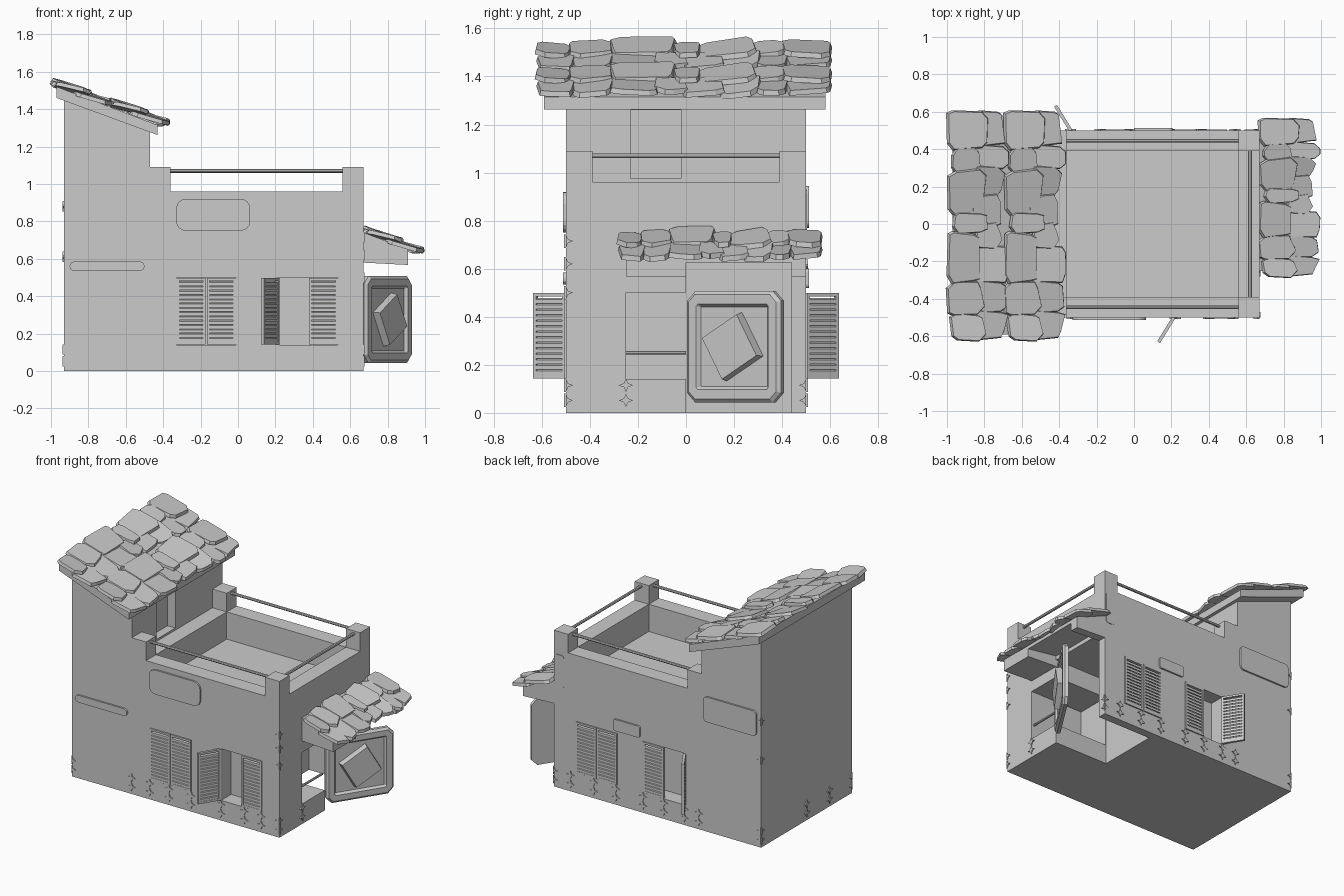
import bpy, bmesh, math, random
from mathutils import Vector

if "Cube" in bpy.data.objects:
    bpy.data.objects.remove(bpy.data.objects["Cube"])

# ---------- helpers ----------
XZ = lambda u, v, d: (u, d, v)
FRONT = lambda u, v, d: (u, -0.5 - d, v)
BACK = lambda u, v, d: (u, 0.5 + d, v)
RIGHT = lambda u, v, d: (0.67 + d, u, v)
LEFT = lambda u, v, d: (-0.93 - d, u, v)

def add_prism(bm, pts, a, b, f, taper=1.0):
    """Extrude a 2D outline from depth a to b; taper shrinks the far cap."""
    cu = sum(p[0] for p in pts) / len(pts)
    cv = sum(p[1] for p in pts) / len(pts)
    lo = [bm.verts.new(f(u, v, a)) for u, v in pts]
    hi = [bm.verts.new(f(cu + (u - cu) * taper, cv + (v - cv) * taper, b)) for u, v in pts]
    n = len(pts)
    faces = [bm.faces.new(lo), bm.faces.new(hi)]
    faces += [bm.faces.new((lo[i], lo[(i + 1) % n], hi[(i + 1) % n], hi[i])) for i in range(n)]
    return faces

def rect(u0, u1, v0, v1):
    return [(u0, v0), (u1, v0), (u1, v1), (u0, v1)]

def rounded(u0, u1, v0, v1, r, seg=4):
    out = []
    for cu, cv, a in ((u1 - r, v1 - r, 0), (u0 + r, v1 - r, 90), (u0 + r, v0 + r, 180), (u1 - r, v0 + r, 270)):
        for i in range(seg + 1):
            t = math.radians(a + 90 * i / seg)
            out.append((cu + r * math.cos(t), cv + r * math.sin(t)))
    return out

def finish(name, bm):
    bmesh.ops.recalc_face_normals(bm, faces=bm.faces)
    me = bpy.data.meshes.new(name)
    bm.to_mesh(me)
    bm.free()
    ob = bpy.data.objects.new(name, me)
    bpy.context.collection.objects.link(ob)
    return ob

def prism(name, pts, a, b, f=XZ, taper=1.0):
    bm = bmesh.new()
    add_prism(bm, pts, a, b, f, taper)
    return finish(name, bm)

def cut(target, name, x0, x1, y0, y1, z0, z1):
    c = prism(name, rect(x0, x1, z0, z1), y0, y1)
    c.hide_render = True
    c.hide_set(True)
    c.display_type = 'WIRE'
    m = target.modifiers.new(name, 'BOOLEAN')
    m.operation, m.solver, m.object = 'DIFFERENCE', 'EXACT', c

# ---------- house body with tower, sunk terrace, porch and window openings ----------
body = prism("house_body", [(-0.93, 0), (0.67, 0), (0.67, 0.96), (-0.47, 0.96),
                            (-0.47, 1.29), (-0.93, 1.465)], -0.5, 0.5)
cut(body, "terrace_cutter", -0.36, 0.56, -0.39, 0.39, 0.77, 1.0)
cut(body, "porch_cutter", 0.24, 0.75, 0.0, 0.44, -0.1, 0.63)
cut(body, "side_window_cutter", 0.245, 0.75, -0.25, 0.02, 0.14, 0.5)
cut(body, "tower_door_cutter", -0.53, -0.4, -0.23, -0.02, 0.975, 1.26)
cut(body, "front_window_a_cutter", -0.33, -0.01, -0.6, -0.45, 0.14, 0.5)
cut(body, "front_window_b_cutter", 0.22, 0.535, -0.6, -0.39, 0.14, 0.5)
cut(body, "back_window_a_cutter", 0.18, 0.5, 0.465, 0.6, 0.14, 0.5)
cut(body, "back_window_b_cutter", -0.34, -0.02, 0.39, 0.6, 0.14, 0.5)

# ---------- terrace posts and rails ----------
for nx, x in (("left", -0.47), ("right", 0.56)):
    for ny, y in (("front", -0.5), ("back", 0.39)):
        prism(f"terrace_post_{ny}_{nx}", rect(x, x + 0.11, 0.95, 1.09), y, y + 0.11)

def rail(name, p, q, r=0.01):
    p, q = Vector(p), Vector(q)
    bpy.ops.mesh.primitive_cylinder_add(vertices=8, radius=r, depth=(q - p).length, location=(p + q) / 2)
    o = bpy.context.object
    o.name = name
    o.rotation_euler = (q - p).to_track_quat('Z', 'Y').to_euler()

for s, n in ((-1, "front"), (1, "back")):
    rail(f"{n}_rail", (-0.38, 0.445 * s, 1.07), (0.58, 0.445 * s, 1.07))
rail("side_rail", (0.62, -0.4, 1.07), (0.62, 0.4, 1.07))
rail("porch_rail", (0.65, -0.26, 0.25), (0.65, 0.0, 0.25), 0.008)

# ---------- louvred shutters ----------
def shutter(name, hx, hy, dx, dy, w=0.155, h=0.355, z0=0.143):
    d = Vector((dx, dy, 0)).normalized()
    n = Vector((-d.y, d.x, 0))
    f = lambda u, v, t: Vector((hx, hy, z0 + v)) + d * u + n * t
    g = lambda t, v, u: f(u, v, t)
    bm = bmesh.new()
    for r in (rect(0, 0.014, 0, h), rect(w - 0.014, w, 0, h),
              rect(0.014, w - 0.014, 0, 0.014), rect(0.014, w - 0.014, h - 0.014, h)):
        add_prism(bm, r, -0.009, 0.009, f)
    k = 14
    out = 0.007 if n.y * hy > 0 else -0.007      # slats slope down toward the outside
    for i in range(k):
        v = 0.014 + (h - 0.034) * i / k
        add_prism(bm, [(-out, v + 0.007), (out, v), (out, v + 0.017), (-out, v + 0.024)], 0.012, w - 0.012, g)
    finish(name, bm)

shutter("front_shutter_a_left", -0.328, -0.496, 1, 0)
shutter("front_shutter_a_right", -0.167, -0.496, 1, 0)
shutter("front_shutter_b_closed", 0.38, -0.496, 1, 0)
shutter("front_shutter_b_open", 0.213, -0.5, -0.08, -0.13)
shutter("back_shutter_a_left", 0.182, 0.496, 1, 0)
shutter("back_shutter_a_right", 0.343, 0.496, 1, 0)
shutter("back_shutter_b_closed", -0.178, 0.496, 1, 0)
shutter("back_shutter_b_open", -0.338, 0.5, -0.08, 0.13)

# ---------- rounded wall plaques ----------
for name, box, r, f, d in (("front_plaque", (-0.33, 0.065, 0.75, 0.92), 0.05, FRONT, 0.012),
                           ("front_slot", (-0.9, -0.5, 0.535, 0.585), 0.024, FRONT, 0.012),
                           ("back_plaque", (-0.9, -0.49, 0.77, 0.945), 0.03, BACK, 0.012),
                           ("back_small_plaque", (0.0, 0.205, 0.52, 0.6), 0.015, BACK, 0.012),
                           ("back_corner_plaque", (0.59, 0.66, 0.7, 0.93), 0.02, BACK, 0.004)):
    prism(name, rounded(*box, r), -0.01, d, f)

# ---------- four-pointed star ornaments ----------
def star(bm, u, v, f, lo, hi):
    pts = []
    for i in range(8):
        k = 1 if i % 2 == 0 else 0.42
        t = math.pi * i / 4
        p = (min(hi, max(lo, u + 0.03 * k * math.cos(t))), v + 0.028 * k * math.sin(t))
        if lo < p[0] < hi or i in (2, 6) or u not in (lo, hi):
            pts.append(p)
    add_prism(bm, pts, -0.004, 0.007, f)

base = (0.052, 0.115)
for name, f, us, lo, hi, ends in (
        ("front_stars", FRONT, (-0.47, -0.33, -0.18, -0.01, 0.22, 0.4, 0.53), -0.93, 0.67, (None, 0.67)),
        ("back_stars", BACK, (-0.45, -0.34, -0.18, -0.02, 0.19, 0.36, 0.54), -0.93, 0.67, (-0.93, None)),
        ("right_stars", RIGHT, (-0.25,), -0.5, 0.5, (-0.5, None)),
        ("left_stars", LEFT, (0.0, -0.25), -0.5, 0.5, (None, 0.5))):
    bm = bmesh.new()
    for u in us + (lo, hi):
        for z in base:
            star(bm, u, z, f, lo, hi)
    for e in ends:                       # extra stars climbing two corners
        if e is not None:
            for z in ((0.5, 0.62, 0.715) if f in (FRONT, RIGHT) else (0.61, 0.88)):
                star(bm, e, z, f, lo, hi)
    finish(name, bm)

# ---------- roof slab, awning slab and brackets ----------
prism("tower_roof_slab", [(-0.97, 1.46), (-0.43, 1.262), (-0.43, 1.315), (-0.97, 1.52)], -0.59, 0.58)
prism("awning_slab", [(0.66, 0.66), (0.91, 0.625), (0.91, 0.65), (0.66, 0.745)], -0.25, 0.5)
for n, y0, y1 in (("front", -0.25, 0.0), ("back", 0.44, 0.5)):
    prism(f"awning_bracket_{n}", [(0.66, 0.58), (0.91, 0.567), (0.91, 0.64), (0.66, 0.72)], y0, y1)

# ---------- rough stone tiles ----------
def tile_strip(bm, x0, z0, y0, y1, seed=11):
    rng = random.Random(seed)
    sx, sz = math.cos(0.31), -math.sin(0.31)
    for u0, u1, lift, n in ((0.13, 0.325, -0.006, 8), (0.005, 0.195, 0.010, 7)):
        cuts = [(i + (rng.uniform(-0.3, 0.3) if 0 < i < n else 0)) / n for i in range(n + 1)]
        for a, b in zip(cuts, cuts[1:]):
            ya, yb = y0 + (y1 - y0) * a - 0.008, y0 + (y1 - y0) * b + 0.008
            j = lambda s=0.02: rng.uniform(-s, s)
            ua, ub = u0 + j(), u1 + j(0.025)
            c = 0.03
            pts = [(ua, ya + c + j()), (ua + j(.015), yb - c + j()), (ua + c, yb), (ub - c, yb + j(.015)),
                   (ub + j(.015), yb - c + j()), (ub + j(.015), ya + c + j()), (ub - c, ya + j(.015)), (ua + c, ya)]
            tu, tv, dl = j(0.08), j(0.2), j(0.005)
            cu, cv = (ua + ub) / 2, (ya + yb) / 2
            def f(u, v, d):
                w = lift + dl + d + tu * (u - cu) + tv * (v - cv)
                return (x0 + u * sx - w * sz, v, z0 + u * sz + w * sx)
            add_prism(bm, pts, 0, 0.021, f, 0.93)

bm = bmesh.new()
tile_strip(bm, -0.995, 1.527, -0.615, 0.6)
tile_strip(bm, -0.69, 1.422, -0.615, 0.6)
finish("tower_roof_tiles", bm)
bm = bmesh.new()
tile_strip(bm, 0.67, 0.738, -0.275, 0.56)
finish("awning_tiles", bm)

# ---------- half-open porch door with sunk panel and tilted diamond ----------
dd, dn = Vector((0.54, 0.84, 0)), Vector((0.84, -0.54, 0))
DOOR = lambda u, v, d: Vector((0.80, 0.20, 0.275 + v)) + dd * u + dn * d
def octagon(s, c):
    return [(-s, -s + c), (-s + c, -s), (s - c, -s), (s, -s + c),
            (s, s - c), (s - c, s), (-s + c, s), (-s, s - c)]
bm = bmesh.new()
faces = add_prism(bm, octagon(0.232, 0.04), -0.022, 0.0, DOOR)
for thick, depth in ((0.016, 0.014), (0.042, 0.0), (0.014, -0.016)):   # bevel, frame, sunk panel
    bmesh.ops.recalc_face_normals(bm, faces=bm.faces)
    bmesh.ops.inset_region(bm, faces=[faces[1]], thickness=thick, depth=depth)
finish("porch_door", bm)
a = math.radians(30)
dia = [(0.105 * (u * math.cos(a) - v * math.sin(a)), 0.105 * (u * math.sin(a) + v * math.cos(a)))
       for u, v in ((-1, -1), (1, -1), (1, 1), (-1, 1))]
prism("door_diamond", dia, -0.004, 0.038, DOOR, 0.94)
